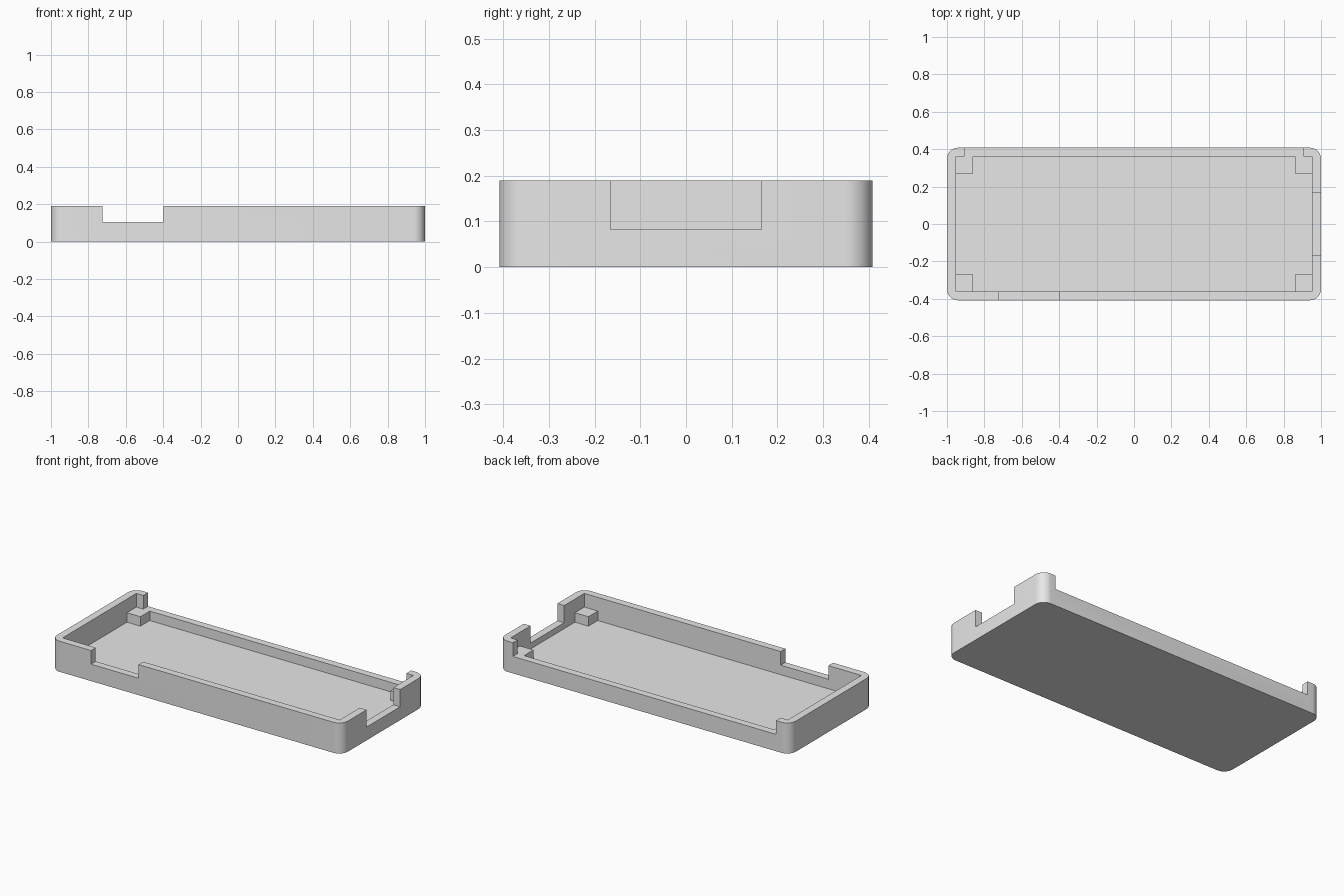
import bpy, bmesh, math
from mathutils import Vector

cube = bpy.data.objects.get("Cube")
if cube:
    bpy.data.objects.remove(cube, do_unlink=True)

HX, HY, H = 1.0, 0.408, 0.19      # outer half sizes and height
IX, IY = 0.953, 0.362             # inner half sizes
PX, PY = 0.86, 0.27               # inner limits of the corner posts
FLOOR, LEDGE = 0.046, 0.105       # floor top, post and low rim height
TOP = 0.3                         # cutters reach above the rim

grey = bpy.data.materials.new("plain grey")
grey.use_nodes = True
grey.diffuse_color = (0.8, 0.8, 0.8, 1)
grey.node_tree.nodes["Principled BSDF"].inputs["Base Color"].default_value = (0.8, 0.8, 0.8, 1)


def box(name, low, high, radius=0):
    """Box between two corners, with optionally rounded upright edges."""
    low, high = Vector(low), Vector(high)
    bm = bmesh.new()
    bmesh.ops.create_cube(bm, size=1)
    for v in bm.verts:
        v.co = [(low[i] + high[i]) / 2 + v.co[i] * (high[i] - low[i]) for i in range(3)]
    if radius:
        upright = [e for e in bm.edges
                   if abs(e.verts[0].co.z - e.verts[1].co.z) > 0.01]
        bmesh.ops.bevel(bm, geom=upright, offset=radius, segments=10,
                        profile=0.5, affect='EDGES')
    mesh = bpy.data.meshes.new(name)
    bm.to_mesh(mesh)
    bm.free()
    mesh.materials.append(grey)
    obj = bpy.data.objects.new(name, mesh)
    bpy.context.collection.objects.link(obj)
    return obj


def cut(target, name, low, high):
    """Remove a box-shaped volume from the target."""
    cutter = box(name, low, high)
    cutter.hide_render = True
    mod = target.modifiers.new(name, 'BOOLEAN')
    mod.operation = 'DIFFERENCE'
    mod.solver = 'EXACT'
    mod.object = cutter
    bpy.context.view_layer.objects.active = target
    bpy.ops.object.modifier_apply(modifier=mod.name)
    bpy.data.objects.remove(cutter, do_unlink=True)


# Tray with rounded corners
tray = box("tray", (-HX, -HY, 0), (HX, HY, H), radius=0.06)

# Cavity: open above the posts, cross-shaped below so four corner posts remain
cut(tray, "upper_cavity", (-IX, -IY, LEDGE), (IX, IY, TOP))
cut(tray, "long_cavity", (-IX, -PY, FLOOR), (IX, PY, TOP))
cut(tray, "wide_cavity", (-PX, -IY, FLOOR), (PX, IY, TOP))

# Rim openings: front slot, left-side slot and long low back wall
cut(tray, "front_slot", (-0.725, -0.5, LEDGE), (-0.398, -0.3, TOP))
cut(tray, "side_slot", (0.9, -0.165, 0.083), (1.1, 0.165, TOP))
cut(tray, "back_slot", (-0.905, 0.3, LEDGE), (0.905, 0.5, TOP))

# Smooth rounded corners, crisp edges
bpy.ops.object.select_all(action='DESELECT')
tray.select_set(True)
bpy.context.view_layer.objects.active = tray
bpy.ops.object.shade_smooth_by_angle(angle=math.radians(30))
